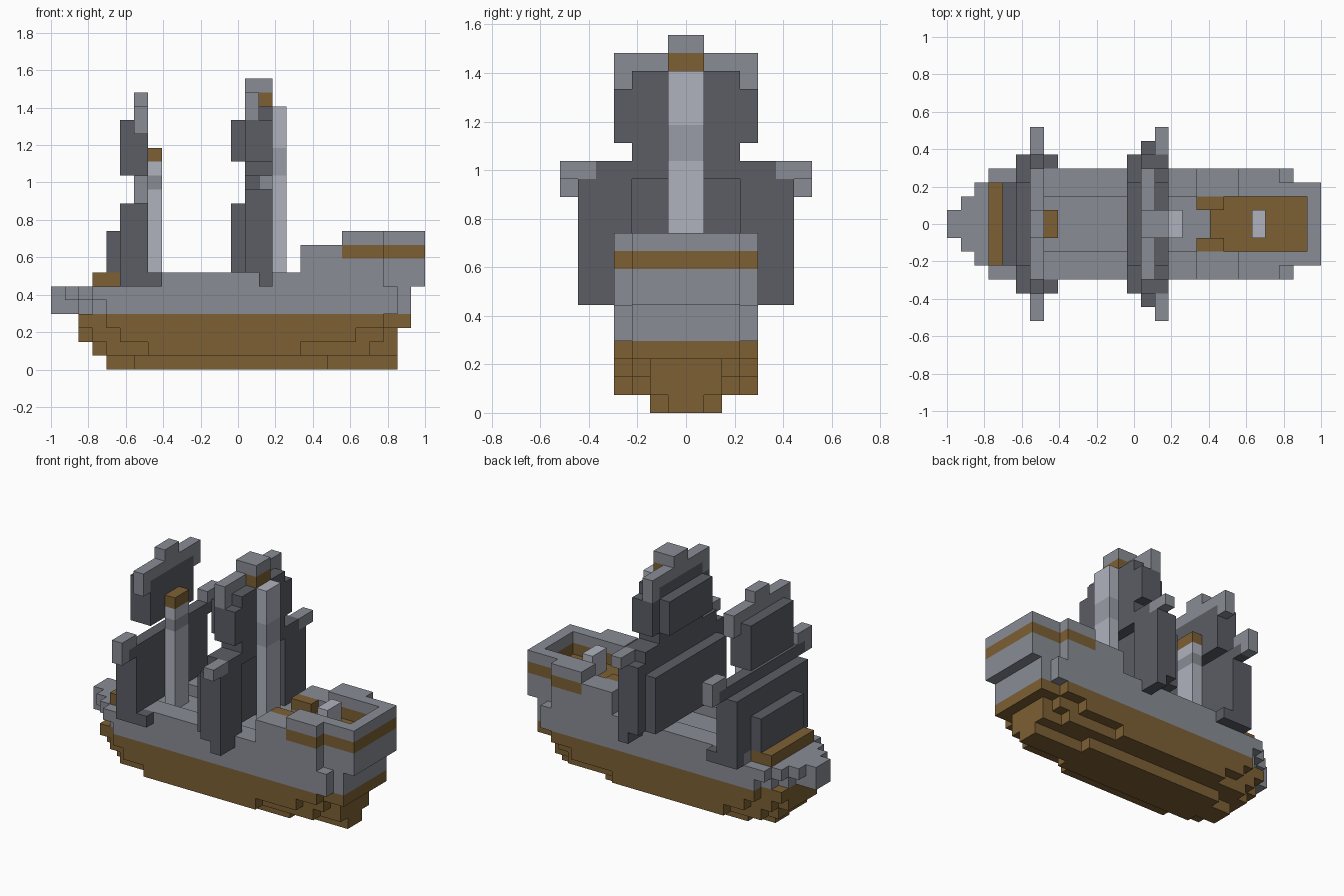
import bpy
import bmesh
from mathutils import Vector

cube = bpy.data.objects.get("Cube")
if cube:
    bpy.data.objects.remove(cube, do_unlink=True)

UNIT = 2 / 27  # size of one block


def material(name, rgb):
    m = bpy.data.materials.new(name)
    m.use_nodes = True
    m.diffuse_color = (*rgb, 1)
    m.node_tree.nodes["Principled BSDF"].inputs["Base Color"].default_value = (*rgb, 1)
    return m


COLOURS = {
    "brown": material("brown wood", (0.205, 0.117, 0.035)),
    "grey": material("grey planks", (0.25, 0.265, 0.30)),
    "dark": material("dark sailcloth", (0.105, 0.11, 0.13)),
    "light": material("light mast", (0.43, 0.45, 0.51)),
    "collar": material("mast collar", (0.32, 0.335, 0.385)),
}

cells = {}  # block position -> (part, colour); later parts replace earlier ones


def fill(part, colour, x, y, z):
    """Fill blocks over ranges x, z and over y on both sides of the keel."""
    for i in range(*x):
        for j in range(*y):
            for k in range(*z):
                cells[i, j, k] = cells[i, -1 - j, k] = (part, colour)


def layer(part, colour, z, *steps):
    """Stack of rectangles (half width, start, end) in one height range."""
    for half, start, end in steps:
        fill(part, colour, (start, end), (0, half), z)


# Lower hull, stepping in towards the keel
layer("lower_hull", "brown", (0, 1), (1, 4, 25), (2, 6, 20))
layer("lower_hull", "brown", (1, 2), (2, 3, 25), (3, 4, 23), (4, 7, 18))
layer("lower_hull", "brown", (2, 3), (2, 2, 25), (3, 3, 24), (4, 5, 22))
layer("lower_hull", "brown", (3, 4), (2, 2, 26), (3, 2, 26), (4, 4, 24))

# Upper hull with pointed bow
layer("upper_hull", "grey", (4, 5), (1, 0, 26), (2, 2, 26), (3, 3, 26), (4, 4, 25))
layer("upper_hull", "grey", (5, 6), (1, 0, 26), (2, 1, 26), (3, 2, 26), (4, 3, 25))
fill("bulwark", "grey", (5, 18), (2, 4), (6, 7))
fill("bow_plank", "brown", (3, 5), (0, 3), (6, 7))

# Stern castle: walls, band, rail, floor and steps
layer("stern_castle", "grey", (6, 8), (3, 19, 27), (4, 19, 24))
fill("stern_castle", "grey", (18, 19), (1, 4), (6, 8))
fill("stern_castle", "grey", (18, 21), (2, 4), (8, 9))
for part, colour, z in (("stern_band", "brown", 8), ("stern_rail", "grey", 9)):
    fill(part, colour, (21, 24), (2, 4), (z, z + 1))
    fill(part, colour, (24, 27), (2, 3), (z, z + 1))
    fill(part, colour, (26, 27), (0, 3), (z, z + 1))
fill("stern_floor", "brown", (19, 26), (0, 2), (7, 8))
fill("stern_steps", "brown", (18, 20), (1, 2), (8, 9))
fill("stern_post", "light", (22, 23), (0, 1), (8, 10))

# Fore mast
fill("fore_mast", "light", (7, 8), (0, 1), (6, 15))
fill("fore_mast", "grey", (7, 8), (0, 1), (13, 14))
fill("fore_mast_top", "brown", (7, 8), (0, 1), (15, 16))

# Fore lower sail, bulging forward, with its yard
fill("fore_lower_sail", "dark", (4, 5), (0, 3), (7, 10))
fill("fore_lower_sail", "dark", (5, 6), (0, 5), (7, 12))
fill("fore_lower_sail", "dark", (6, 7), (0, 5), (7, 13))
fill("fore_lower_sail", "dark", (5, 8), (4, 5), (6, 7))
fill("fore_lower_yard", "grey", (6, 7), (5, 7), (13, 14))
fill("fore_lower_yard", "grey", (6, 7), (6, 7), (12, 13))
fill("fore_lower_sail", "dark", (6, 7), (4, 6), (12, 13))

# Fore upper sail
fill("fore_upper_sail", "dark", (5, 6), (0, 3), (14, 18))
fill("fore_upper_sail", "dark", (6, 7), (0, 3), (14, 18))
fill("fore_upper_yard", "grey", (6, 7), (0, 4), (18, 19))
fill("fore_upper_yard", "grey", (6, 7), (3, 4), (17, 18))
fill("fore_upper_yard", "grey", (6, 7), (0, 1), (19, 20))

# Main mast
fill("main_mast", "light", (16, 17), (0, 1), (6, 19))
fill("main_mast", "collar", (16, 17), (0, 1), (14, 16))

# Main lower sail with its yard
fill("main_lower_sail", "dark", (13, 14), (0, 5), (7, 12))
fill("main_lower_sail", "dark", (14, 15), (0, 6), (7, 13))
fill("main_lower_sail", "dark", (15, 16), (3, 6), (7, 13))
fill("main_lower_sail", "dark", (15, 16), (4, 6), (6, 7))
fill("main_lower_sail", "dark", (14, 16), (0, 5), (13, 14))
fill("main_lower_yard", "grey", (15, 16), (5, 7), (13, 14))

# Main upper sail with its yard and cap
fill("main_upper_sail", "dark", (13, 14), (0, 3), (15, 18))
fill("main_upper_sail", "dark", (14, 16), (0, 3), (14, 19))
fill("main_upper_sail", "dark", (14, 16), (3, 4), (15, 18))
fill("main_upper_yard", "grey", (14, 15), (0, 4), (19, 20))
fill("main_upper_yard", "grey", (14, 15), (3, 4), (18, 19))
fill("main_mast_top", "brown", (15, 16), (0, 1), (19, 20))
fill("main_mast_cap", "grey", (14, 16), (0, 1), (20, 21))


def add_block_faces(bm, cell, index):
    """Add the faces of one block that are open to the air."""
    for axis in range(3):
        for side in (0, 1):
            step = [0, 0, 0]
            step[axis] = 2 * side - 1
            if tuple(c + s for c, s in zip(cell, step)) in cells:
                continue
            u, v = (axis + 1) % 3, (axis + 2) % 3
            corners = []
            for a, b in ((0, 0), (1, 0), (1, 1), (0, 1)):
                p = Vector(cell)
                p[axis] += side
                p[u] += a
                p[v] += b
                corners.append(bm.verts.new(p * UNIT - Vector((1, 0, 0))))
            face = bm.faces.new(corners if side else corners[::-1])
            face.material_index = index


# One mesh object per part, with flat areas merged
for part in dict.fromkeys(p for p, _ in cells.values()):
    own = {c: col for c, (p, col) in cells.items() if p == part}
    slots = list(dict.fromkeys(own.values()))
    bm = bmesh.new()
    for cell, colour in own.items():
        add_block_faces(bm, cell, slots.index(colour))
    bmesh.ops.remove_doubles(bm, verts=bm.verts, dist=UNIT / 100)
    bmesh.ops.dissolve_limit(bm, angle_limit=0.01, verts=bm.verts, edges=bm.edges,
                             delimit={"MATERIAL", "NORMAL"})
    mesh = bpy.data.meshes.new(part)
    bm.to_mesh(mesh)
    bm.free()
    for colour in slots:
        mesh.materials.append(COLOURS[colour])
    bpy.context.collection.objects.link(bpy.data.objects.new(part, mesh))
